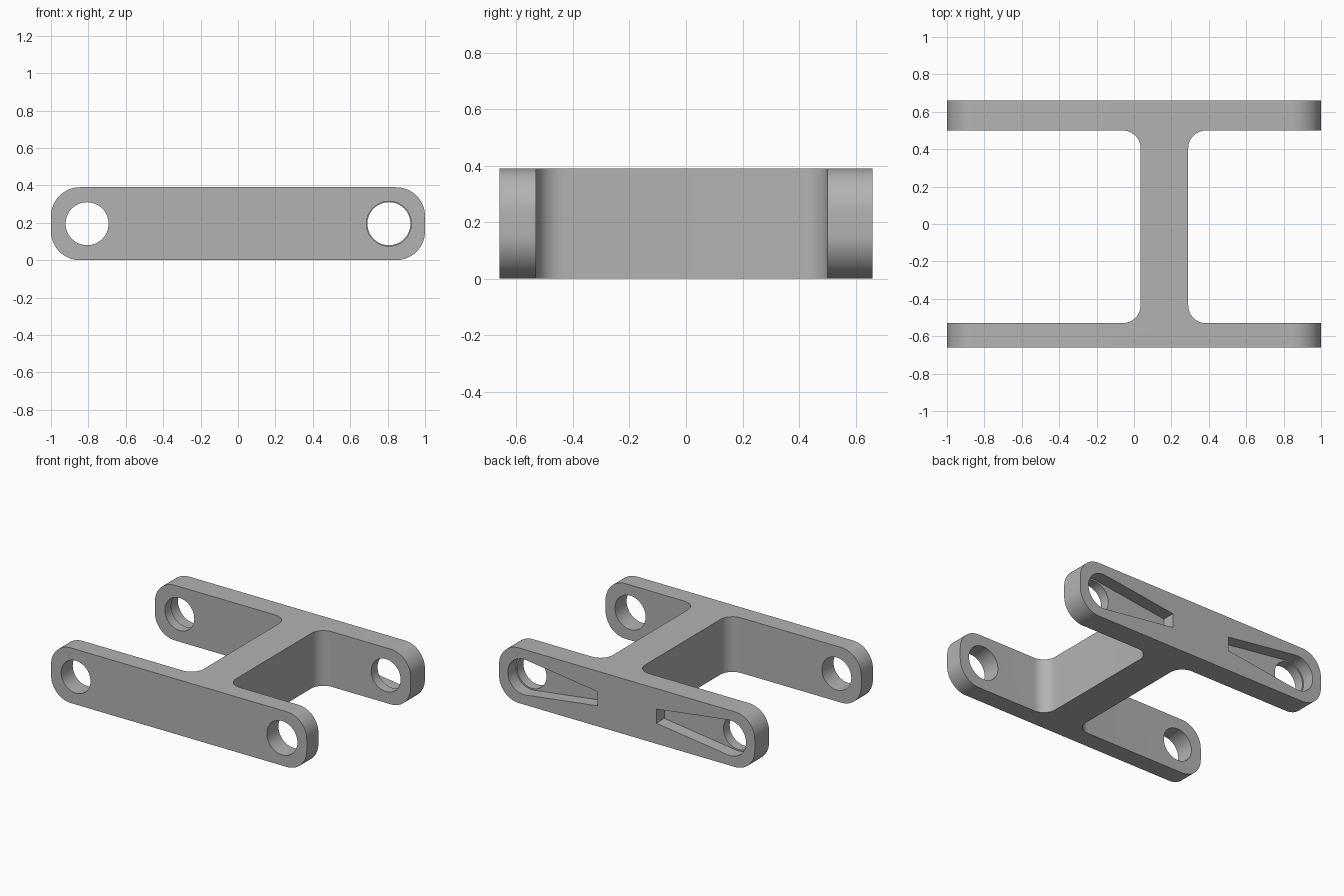
import bpy
import bmesh
from math import pi, cos, sin, asin
from mathutils import Vector

cube = bpy.data.objects.get("Cube")
if cube:
    bpy.data.objects.remove(cube)

# Overall sizes
HEIGHT = 0.39
MID = HEIGHT / 2
BACK, BACK_IN = 0.66, 0.5
FRONT, FRONT_IN = -0.66, -0.53
WEB_L, WEB_R = 0.035, 0.29
HOLE_X = 0.807

grey = bpy.data.materials.new("plain grey")
grey.use_nodes = True
colour = (0.45, 0.45, 0.45, 1)
grey.diffuse_color = colour
grey.node_tree.nodes["Principled BSDF"].inputs["Base Color"].default_value = colour


def rounded(corners, steps=12):
    """Outline from (x, y, radius) right-angled corners, with arcs where radius > 0."""
    out = []
    n = len(corners)
    for i, (x, y, r) in enumerate(corners):
        p = Vector((x, y))
        if r == 0:
            out.append(p)
            continue
        a = (Vector(corners[i - 1][:2]) - p).normalized()
        b = (Vector(corners[(i + 1) % n][:2]) - p).normalized()
        for k in range(steps + 1):
            t = k / steps * pi / 2
            out.append(p + r * (a * (1 - sin(t)) + b * (1 - cos(t))))
    return out


def prism(name, outline, low, high, along="z"):
    """Extrude a 2D outline along z (outline in xy) or along y (outline in xz)."""
    def place(p, d):
        return (p[0], p[1], d) if along == "z" else (p[0], d, p[1])
    bm = bmesh.new()
    base = bm.faces.new([bm.verts.new(place(p, low)) for p in outline])
    new = bmesh.ops.extrude_face_region(bm, geom=[base])["geom"]
    shift = Vector(place((0, 0), high - low))
    bmesh.ops.translate(bm, vec=shift, verts=[v for v in new if isinstance(v, bmesh.types.BMVert)])
    bmesh.ops.recalc_face_normals(bm, faces=bm.faces)
    mesh = bpy.data.meshes.new(name)
    bm.to_mesh(mesh)
    bm.free()
    mesh.materials.append(grey)
    obj = bpy.data.objects.new(name, mesh)
    bpy.context.collection.objects.link(obj)
    return obj


def cut(target, cutter, operation="DIFFERENCE"):
    mod = target.modifiers.new(cutter.name, "BOOLEAN")
    mod.operation = operation
    mod.solver = "EXACT"
    mod.object = cutter
    bpy.context.view_layer.objects.active = target
    bpy.ops.object.modifier_apply(modifier=mod.name)
    bpy.data.objects.remove(cutter)


def circle(x, r, n=48):
    return [(x + r * cos(2 * pi * k / n), MID + r * sin(2 * pi * k / n)) for k in range(n)]


def teardrop(side, r=0.125, end_x=0.23, end_half=0.05, steps=30):
    """Round around the hole, tapering to a flat end near the middle."""
    start = pi / 2 - asin((r - end_half) / (HOLE_X - end_x))
    pts = [(end_x, MID - end_half), (end_x, MID + end_half)]
    for k in range(steps + 1):
        a = start + (2 * pi - 2 * start) * k / steps
        pts.append((HOLE_X - r * cos(a), MID + r * sin(a)))
    return [(side * x, z) for x, z in pts]


# H-shaped body: two arms joined by a filleted web
f = 0.095
arm = prism("linkage_arm", rounded([
    (-1, FRONT, 0), (1, FRONT, 0), (1, FRONT_IN, 0), (WEB_R, FRONT_IN, f),
    (WEB_R, BACK_IN, f), (1, BACK_IN, 0), (1, BACK, 0), (-1, BACK, 0),
    (-1, BACK_IN, 0), (WEB_L, BACK_IN, f), (WEB_L, FRONT_IN, f), (-1, FRONT_IN, 0)]),
    -0.1, HEIGHT + 0.1)

# Rounded ends on both arms
r = 0.155
envelope = prism("end_rounding", rounded([
    (-1, 0, r), (1, 0, r), (1, HEIGHT, r), (-1, HEIGHT, r)], 16), -1, 1, "y")
cut(arm, envelope, "INTERSECT")

# Pivot holes and tapered pockets in the back face
for side in (-1, 1):
    x = side * HOLE_X
    cut(arm, prism("back_hole", circle(x, 0.115), 0, 1, "y"))
    cut(arm, prism("front_hole", circle(x, 0.12 if side > 0 else 0.115), -1, 0, "y"))
    cut(arm, prism("back_pocket", teardrop(side), BACK - 0.09, BACK + 0.1, "y"))

bpy.ops.object.select_all(action="DESELECT")
arm.select_set(True)
bpy.context.view_layer.objects.active = arm
bpy.ops.object.shade_smooth_by_angle(angle=pi / 6)
